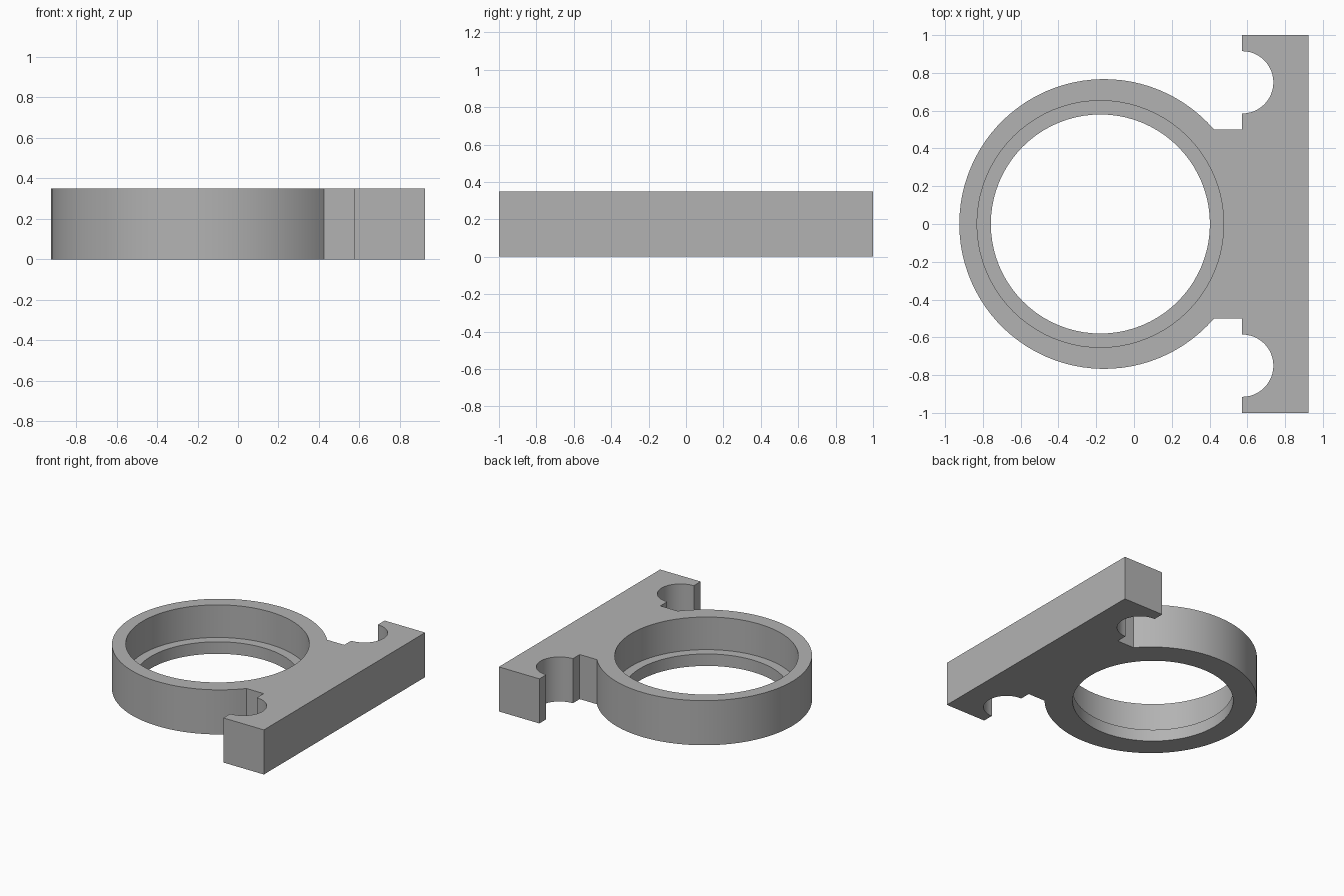
import bpy
import bmesh
from math import asin, cos, sin, pi, radians

cube = bpy.data.objects.get("Cube")
if cube:
    bpy.data.objects.remove(cube, do_unlink=True)

HEIGHT = 0.35
LEDGE_Z = 0.094
RING_X, RING_R = -0.158, 0.767
BORE_X, BORE_R, HOLE_R = -0.178, 0.653, 0.58
BAR_IN, BAR_OUT, BAR_END = 0.573, 0.925, 1.0
NECK_Y = 0.5
NOTCH_Y, NOTCH_R = 0.75, 0.165

grey = bpy.data.materials.new("plain grey")
grey.use_nodes = True
colour = (0.45, 0.45, 0.45, 1)
grey.diffuse_color = colour
grey.node_tree.nodes["Principled BSDF"].inputs["Base Color"].default_value = colour


def arc(cx, cy, r, start, end, steps):
    return [(cx + r * cos(start + (end - start) * i / steps),
             cy + r * sin(start + (end - start) * i / steps))
            for i in range(steps + 1)]


def extrude_outline(name, points, z0, z1):
    bm = bmesh.new()
    face = bm.faces.new([bm.verts.new((x, y, z0)) for x, y in points])
    top = bmesh.ops.extrude_face_region(bm, geom=[face], use_keep_orig=True)["geom"]
    verts = [v for v in top if isinstance(v, bmesh.types.BMVert)]
    bmesh.ops.translate(bm, verts=verts, vec=(0, 0, z1 - z0))
    bmesh.ops.recalc_face_normals(bm, faces=bm.faces[:])
    mesh = bpy.data.meshes.new(name)
    bm.to_mesh(mesh)
    bm.free()
    mesh.materials.append(grey)
    obj = bpy.data.objects.new(name, mesh)
    bpy.context.collection.objects.link(obj)
    return obj


def cut_circle(target, radius, z0, z1):
    circle = arc(BORE_X, 0, radius, 0, 2 * pi, 80)[:-1]
    cutter = extrude_outline("bore_cutter", circle, z0, z1)
    cutter.hide_render = True
    mod = target.modifiers.new("bore", 'BOOLEAN')
    mod.operation = 'DIFFERENCE'
    mod.solver = 'EXACT'
    mod.object = cutter
    bpy.ops.object.modifier_apply(modifier=mod.name)
    bpy.data.objects.remove(cutter, do_unlink=True)


# Outline: back half of the bar with its notch, mirrored for the front half
half = [(BAR_OUT, BAR_END), (BAR_IN, BAR_END)]
half += arc(BAR_IN, NOTCH_Y, NOTCH_R, pi / 2, -pi / 2, 24)
half += [(BAR_IN, NECK_Y)]
mirrored = [(x, -y) for x, y in reversed(half)]

# Ring arc joins the two sides of the neck
meet = asin(NECK_Y / RING_R)
ring = arc(RING_X, 0, RING_R, meet, 2 * pi - meet, 72)

bracket = extrude_outline("ring_bracket", half + ring + mirrored, 0, HEIGHT)
bpy.ops.object.select_all(action='DESELECT')
bpy.context.view_layer.objects.active = bracket
bracket.select_set(True)

# Stepped bore: through hole, then wider seat above the ledge
cut_circle(bracket, HOLE_R, -0.1, HEIGHT + 0.1)
cut_circle(bracket, BORE_R, LEDGE_Z, HEIGHT + 0.1)

bpy.ops.object.shade_smooth_by_angle(angle=radians(25))
